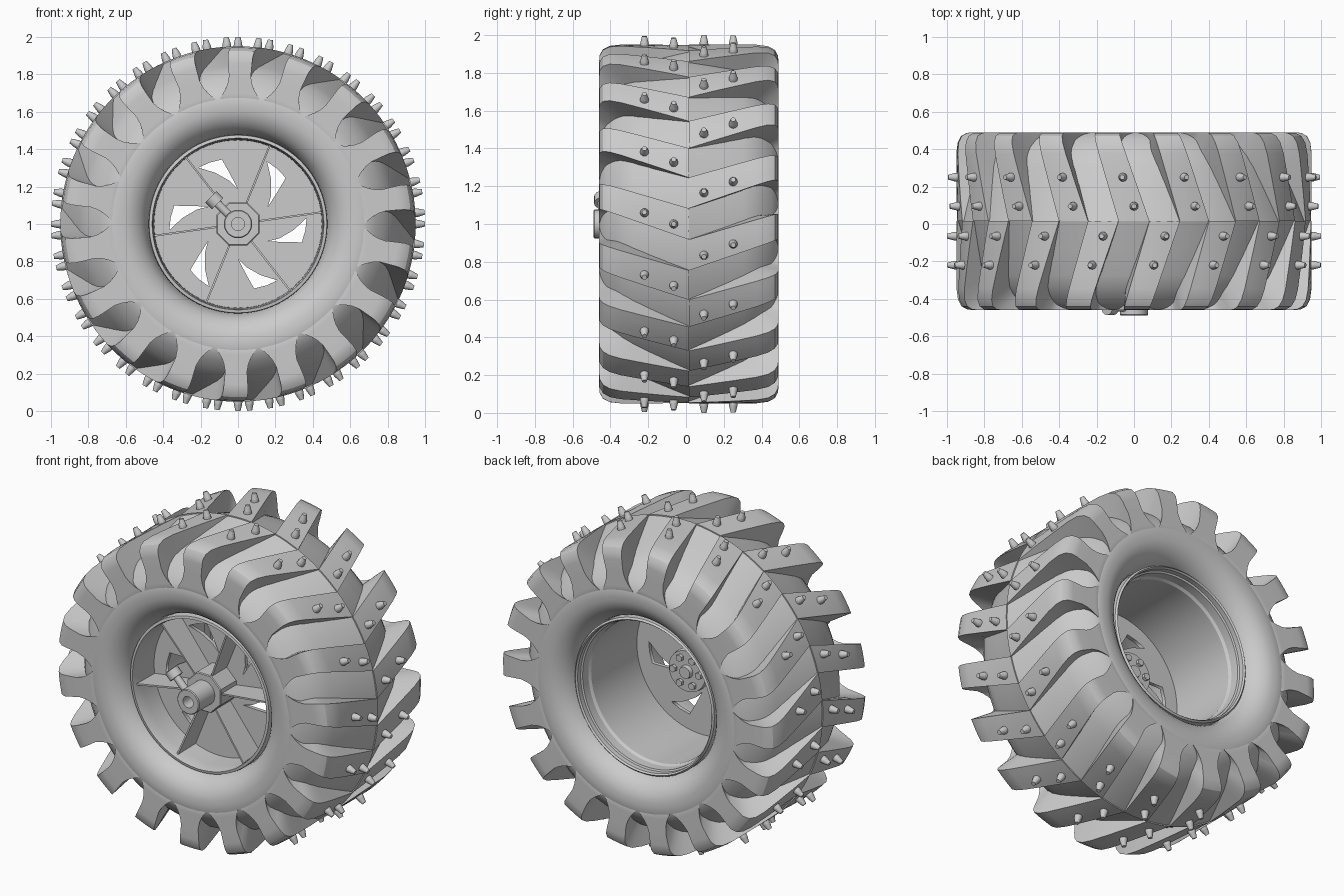
import bpy, bmesh
from math import sin, cos, pi, radians
from mathutils import Vector, Matrix

cube = bpy.data.objects.get("Cube")
if cube:
    bpy.data.objects.remove(cube, do_unlink=True)

MID = 0.015      # y of the tyre's middle plane
DISC_Y = -0.17   # y of the wheel disc
HUB_Y = -0.04    # y of the hub's back plate
LUGS = 18

grey = bpy.data.materials.new("plain_grey")
grey.use_nodes = True
grey.diffuse_color = (0.6, 0.6, 0.6, 1)
grey.node_tree.nodes["Principled BSDF"].inputs["Base Color"].default_value = (0.6, 0.6, 0.6, 1)


def polar(r, deg, y):
    """Point on the wheel: radius and angle around the axle, position along it."""
    a = radians(deg)
    return Vector((r * cos(a), y, 1 + r * sin(a)))


def activate(ob):
    bpy.ops.object.select_all(action='DESELECT')
    ob.select_set(True)
    bpy.context.view_layer.objects.active = ob


def finish(name, bm):
    bmesh.ops.recalc_face_normals(bm, faces=bm.faces)
    me = bpy.data.meshes.new(name)
    bm.to_mesh(me)
    bm.free()
    me.materials.append(grey)
    ob = bpy.data.objects.new(name, me)
    bpy.context.collection.objects.link(ob)
    activate(ob)
    bpy.ops.object.shade_smooth_by_angle(angle=radians(32))


def bridge(bm, a, b):
    n = len(a)
    for i in range(n):
        j = (i + 1) % n
        bm.faces.new((a[i], a[j], b[j], b[i]))


def lathe(name, profile, segs=96, turn=0):
    """Spin a closed (y, radius) profile around the axle."""
    bm = bmesh.new()
    rings = [[bm.verts.new(polar(r, turn + 360 * k / segs, y)) for y, r in profile]
             for k in range(segs)]
    for k in range(segs):
        bridge(bm, rings[k], rings[(k + 1) % segs])
    finish(name, bm)


def add_cone(bm, p0, p1, r1, r2, segs=12):
    p0, p1 = Vector(p0), Vector(p1)
    axis = p1 - p0
    m = Matrix.Translation((p0 + p1) / 2) @ axis.to_track_quat('Z', 'Y').to_matrix().to_4x4()
    bmesh.ops.create_cone(bm, cap_ends=True, segments=segs, radius1=r1, radius2=r2,
                          depth=axis.length, matrix=m)


# Tyre carcass: sloping crown, rounded shoulders, flat sidewalls, dished bead
half = [(0, .943), (.15, .894), (.29, .848), (.35, .82), (.40, .78), (.44, .737), (.465, .70),
        (.475, .67), (.475, .635), (.473, .605), (.465, .575), (.45, .547), (.43, .522),
        (.405, .502), (.375, .487), (.34, .478), (.32, .475)]
tyre = [(MID - d, r) for d, r in half] + [(MID + d, r) for d, r in reversed(half[1:])]
lathe("tyre_carcass", tyre, 108)

# Tread lugs: (distance from middle, radius, extra flare in degrees)
stations = [(0, .95, 0), (.12, .95, 0), (.24, .95, 0), (.36, .95, 0), (.42, .943, 0),
            (.455, .925, 0), (.472, .895, 0), (.475, .86, 0), (.475, .79, 0), (.475, .75, .8),
            (.475, .72, 2), (.475, .70, 3.2), (.475, .68, 4.6), (.468, .65, 5)]


def lug_half(name, side, phase, steps=4):
    bm = bmesh.new()
    for k in range(LUGS):
        base = phase + k * 360 / LUGS
        loops = []
        for d, r, flare in stations:
            t = d / .475
            low, high = -5 + 10 * t - flare, 5 + 8.5 * t + flare
            angles = [base + low + (high - low) * i / steps for i in range(steps + 1)]
            outer = [polar(r, a, MID + side * d) for a in angles]
            inner = [polar(r * .76, a, MID + side * d * .63) for a in reversed(angles)]
            loops.append([bm.verts.new(p) for p in outer + inner])
        for a, b in zip(loops, loops[1:]):
            bridge(bm, a, b)
        bm.faces.new(loops[0])
        bm.faces.new(loops[-1])
    finish(name, bm)


# Metal studs: two per lug, following the slant of the lug
def stud_half(name, side, phase):
    bm = bmesh.new()
    for k in range(LUGS):
        for d, shift in ((.08, 0), (.235, 3.6)):
            a, y = phase + shift + k * 360 / LUGS, MID + side * d
            add_cone(bm, polar(.94, a, y), polar(.965, a, y), .024, .022)
            add_cone(bm, polar(.965, a, y), polar(1.0, a, y), .022, .013)
    finish(name, bm)


for end, side, phase in (("front", -1, 0), ("back", 1, 10)):
    lug_half(end + "_tread_lugs", side, phase)
    stud_half(end + "_studs", side, phase)

# Rim barrel with stepped lips
lathe("rim_barrel", [(-.36, .478), (-.375, .475), (-.378, .459), (-.365, .455), (-.30, .45),
                     (.30, .44), (.315, .45), (.37, .45), (.375, .46), (.405, .46),
                     (.415, .468), (.405, .478)])

# Wheel disc with six curved triangular windows
curve = bpy.data.curves.new("wheel_disc", 'CURVE')
curve.dimensions = '2D'
curve.fill_mode = 'BOTH'
curve.extrude = .012


def outline(points):
    sp = curve.splines.new('POLY')
    sp.points.add(len(points) - 1)
    for p, (r, deg) in zip(sp.points, points):
        p.co = (r * cos(radians(deg)), r * sin(radians(deg)), 0, 1)
    sp.use_cyclic_u = True


outline([(.454, i * 5) for i in range(72)])
window = [(.185, 0), (.27, 9), (.355, 14), (.362, 25), (.368, 35), (.30, 24), (.235, 11)]
for k in range(6):
    outline([(r, 30 + 60 * k + a) for r, a in window])
disc = bpy.data.objects.new("wheel_disc", curve)
disc.location = (0, DISC_Y, 1)
disc.rotation_euler = (pi / 2, 0, 0)
bpy.context.collection.objects.link(disc)
activate(disc)
bpy.ops.object.convert(target='MESH')
disc.data.materials.clear()
disc.data.materials.append(grey)

# Spoke blades between hub and rim
bm = bmesh.new()
for k in range(6):
    a = 8 + 60 * k
    off = Vector((-sin(radians(a)), 0, cos(radians(a)))) * .005
    blade = [polar(.09, a, -.32), polar(.454, a, -.35), polar(.454, a, DISC_Y), polar(.09, a, DISC_Y)]
    left, right = ([bm.verts.new(p + s * off) for p in blade] for s in (-1, 1))
    bridge(bm, left, right)
    bm.faces.new(left)
    bm.faces.new(right)
finish("spoke_blades", bm)

# Hub: faceted collar, axle sleeve with a bore
lathe("hub_collar", [(HUB_Y, .05), (HUB_Y, .125), (-.33, .125), (-.335, .12), (-.335, .05)], 8, 22.5)
lathe("axle_sleeve", [(HUB_Y, .03), (HUB_Y, .076), (-.485, .076), (-.49, .071), (-.49, .035),
                      (-.06, .035)], 24)

# Back plate with a ring of nuts
bm = bmesh.new()
add_cone(bm, (0, HUB_Y, 1), (0, HUB_Y + .03, 1), .13, .125, 32)
add_cone(bm, (0, HUB_Y + .03, 1), (0, HUB_Y + .055, 1), .04, .036, 16)
for k in range(6):
    add_cone(bm, polar(.088, 60 * k, HUB_Y + .025), polar(.088, 60 * k, HUB_Y + .05), .022, .022, 6)
finish("hub_back_plate", bm)

# Valve on the side of the sleeve
bm = bmesh.new()
add_cone(bm, polar(.06, 135, -.445), polar(.17, 135, -.445), .022, .022, 16)
add_cone(bm, polar(.155, 135, -.445), polar(.205, 135, -.445), .042, .042, 16)
finish("valve", bm)
